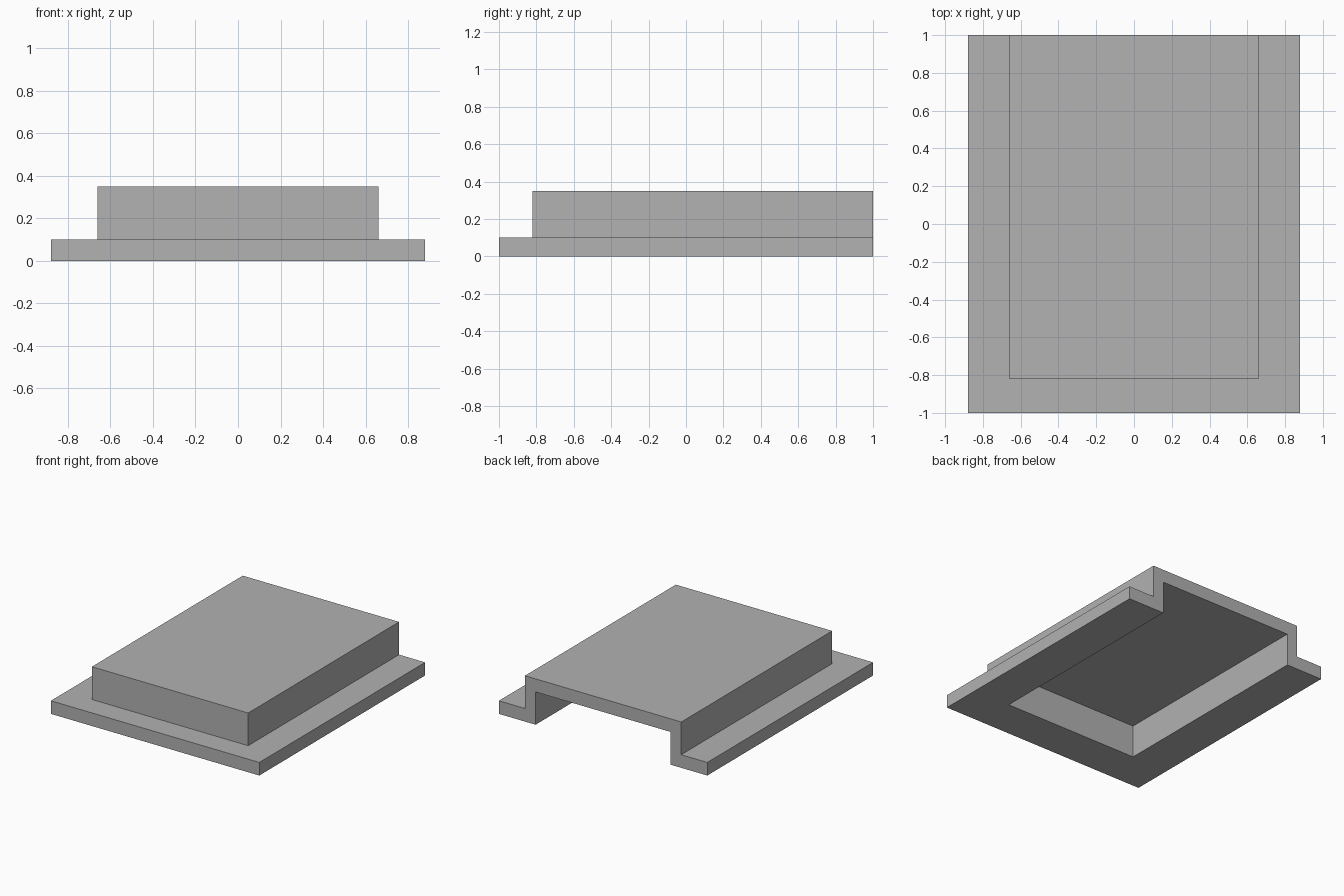
import bpy
import bmesh

cube = bpy.data.objects.get("Cube")
if cube:
    bpy.data.objects.remove(cube)

BACK = 1.0

# Plain grey material
grey = bpy.data.materials.new("plain grey")
grey.use_nodes = True
colour = (0.445, 0.445, 0.445, 1)
grey.diffuse_color = colour
grey.node_tree.nodes["Principled BSDF"].inputs["Base Color"].default_value = colour

bm = bmesh.new()


def u_path(half_width, front, z):
    """Three-sided path, open at the back."""
    return [bm.verts.new(p) for p in (
        (half_width, BACK, z), (half_width, front, z),
        (-half_width, front, z), (-half_width, BACK, z))]


def loft(a, b):
    """Walls between two neighbouring paths."""
    for i in range(3):
        bm.faces.new((a[i], a[i + 1], b[i + 1], b[i]))


# Flange, raised hood and the cavity under it
flange_low = u_path(0.88, -1.0, 0.0)
flange_high = u_path(0.88, -1.0, 0.10)
hood_low = u_path(0.66, -0.82, 0.10)
hood_high = u_path(0.66, -0.82, 0.35)
cavity_high = u_path(0.57, -0.69, 0.25)
cavity_low = u_path(0.57, -0.69, 0.0)

outside = [flange_low, flange_high, hood_low, hood_high]
for a, b in zip(outside, outside[1:]):
    loft(a, b)
loft(cavity_high, cavity_low)
loft(cavity_low, flange_low)

# Roof top and cavity ceiling
bm.faces.new(hood_high)
bm.faces.new(cavity_high)

# Open-arch end face at the back
bm.faces.new([p[0] for p in outside] + [p[3] for p in reversed(outside)]
             + [cavity_low[3], cavity_high[3], cavity_high[0], cavity_low[0]])

bmesh.ops.recalc_face_normals(bm, faces=bm.faces)
mesh = bpy.data.meshes.new("flanged_hood")
bm.to_mesh(mesh)
bm.free()
mesh.materials.append(grey)
hood = bpy.data.objects.new("flanged_hood", mesh)
bpy.context.collection.objects.link(hood)
